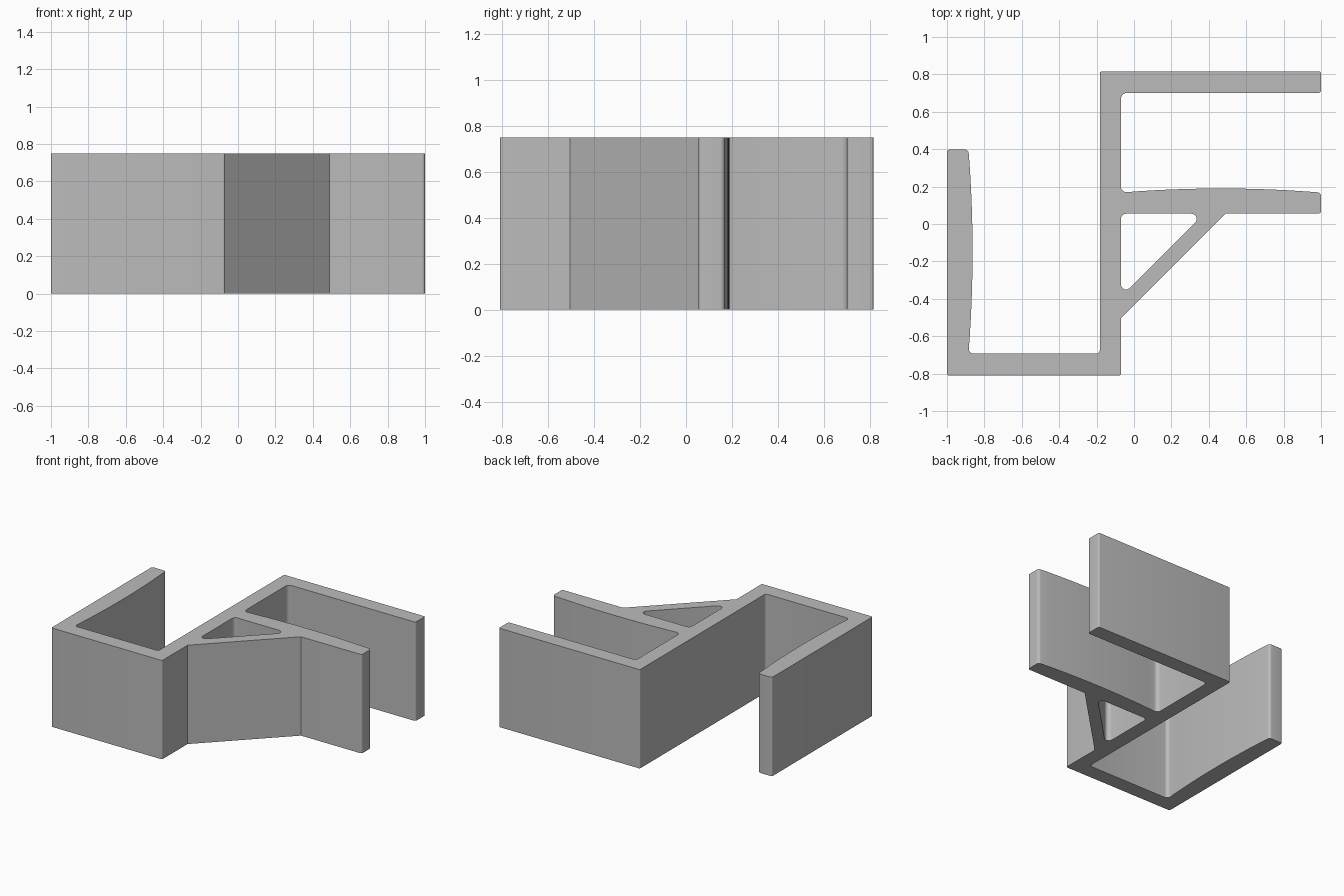
import bpy, bmesh, math
from mathutils import Vector

HEIGHT = 0.75

cube = bpy.data.objects.get("Cube")
if cube:
    bpy.data.objects.remove(cube, do_unlink=True)


def bowed(a, b, rise, ra, rb, steps=12):
    """Edge from a to b that bows out to its right by rise; ends keep their radii."""
    a, b = Vector(a), Vector(b)
    d = (b - a).normalized()
    side = Vector((d.y, -d.x))
    pts = []
    for i in range(steps + 1):
        t = i / steps
        p = a.lerp(b, t) + side * rise * 4 * t * (1 - t)
        r = ra if i == 0 else rb if i == steps else 0
        pts.append((p.x, p.y, r))
    return pts


def rounded(corners, steps=6):
    """Replace each (x, y, radius) corner with a fillet arc."""
    out = []
    for i, (x, y, r) in enumerate(corners):
        p = Vector((x, y))
        if r == 0:
            out.append(p)
            continue
        u = (Vector(corners[i - 1][:2]) - p).normalized()
        v = (Vector(corners[(i + 1) % len(corners)][:2]) - p).normalized()
        half = u.angle(v) / 2
        centre = p + (u + v).normalized() * r / math.sin(half)
        reach = r / math.tan(half)
        start, end = p + u * reach - centre, p + v * reach - centre
        sweep = math.pi - 2 * half
        for k in range(steps + 1):
            t = k / steps
            arc = start * math.sin((1 - t) * sweep) + end * math.sin(t * sweep)
            out.append(centre + arc / math.sin(sweep))
    return out


# Outer outline, counterclockwise
outline = [(-1, -0.81, 0.01), (-0.07, -0.81, 0.01), (-0.07, -0.505, 0),
           (0.49, 0.055, 0), (1, 0.055, 0.015)]
outline += bowed((1, 0.168), (-0.07, 0.168), 0.022, 0.02, 0.03)
outline += [(-0.07, 0.7, 0.03), (1, 0.7, 0.015), (1, 0.815, 0.01),
            (-0.183, 0.815, 0.01), (-0.183, -0.693, 0.018)]
outline += bowed((-0.885, -0.693), (-0.885, 0.398), 0.022, 0.025, 0.02)
outline += [(-1, 0.398, 0.015)]

# Triangular opening behind the brace
opening = [(-0.07, 0.055, 0.028), (0.375, 0.055, 0.028), (-0.07, -0.39, 0.028)]

# Fill the profile and extrude it upward
bm = bmesh.new()
for loop in (outline, opening):
    verts = [bm.verts.new((p.x, p.y, 0)) for p in rounded(loop)]
    for i, v in enumerate(verts):
        bm.edges.new((verts[i - 1], v))
bmesh.ops.triangle_fill(bm, use_beauty=True, edges=bm.edges[:], normal=(0, 0, 1))
solid = bmesh.ops.extrude_face_region(bm, geom=bm.faces[:], use_keep_orig=True)
top = [g for g in solid["geom"] if isinstance(g, bmesh.types.BMVert)]
bmesh.ops.translate(bm, verts=top, vec=(0, 0, HEIGHT))
bmesh.ops.recalc_face_normals(bm, faces=bm.faces[:])

mesh = bpy.data.meshes.new("double_hook_bracket")
bm.to_mesh(mesh)
bm.free()
bracket = bpy.data.objects.new("double_hook_bracket", mesh)
bpy.context.collection.objects.link(bracket)

# Plain grey plastic
grey = bpy.data.materials.new("plain_grey")
grey.use_nodes = True
colour = (0.5, 0.5, 0.5, 1)
grey.diffuse_color = colour
grey.node_tree.nodes["Principled BSDF"].inputs["Base Color"].default_value = colour
mesh.materials.append(grey)

# Smooth the curved walls, keep corners crisp
bpy.ops.object.select_all(action="DESELECT")
bracket.select_set(True)
bpy.context.view_layer.objects.active = bracket
bpy.ops.object.shade_smooth_by_angle(angle=math.radians(30))
